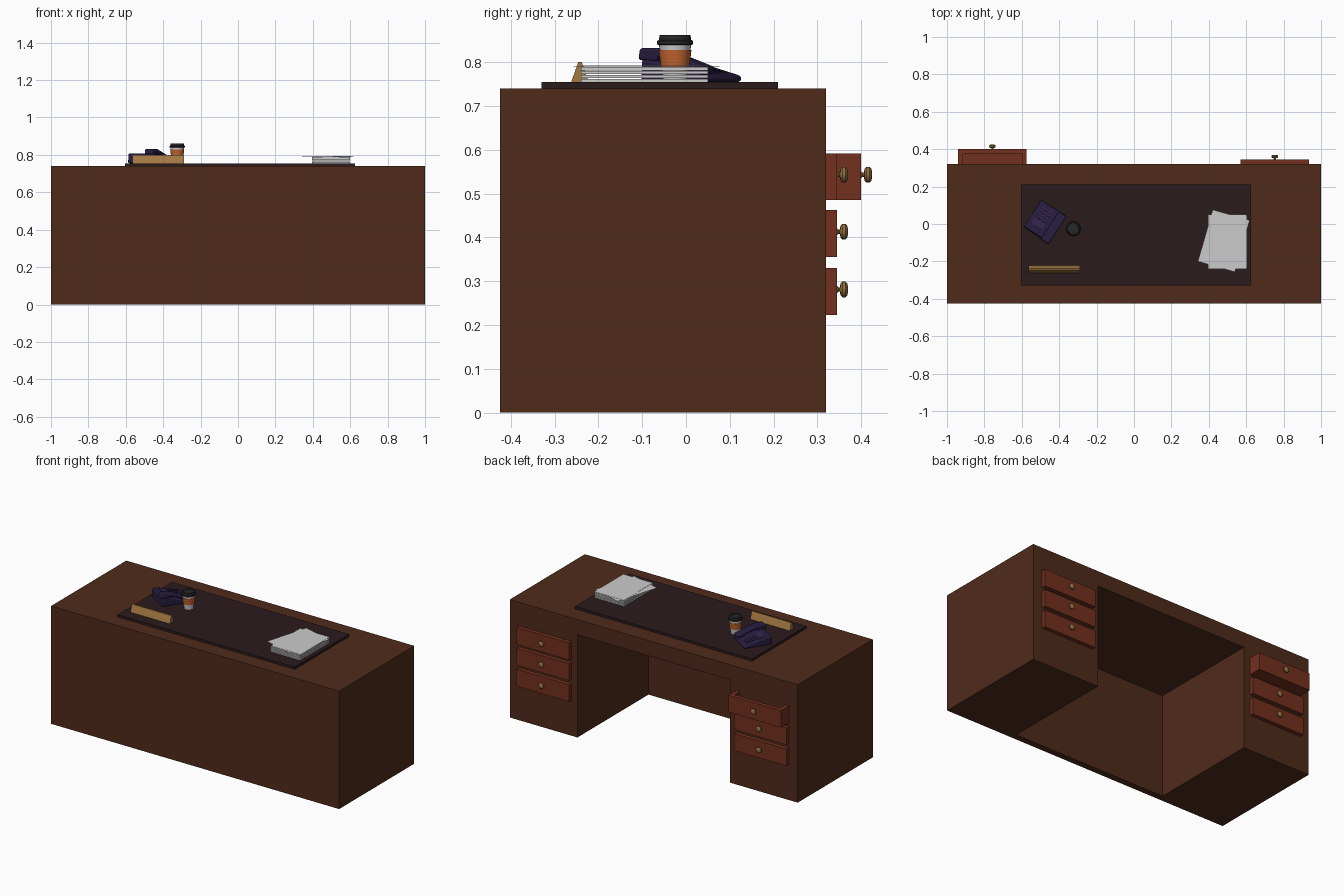
import bpy, bmesh
from math import radians, sin, cos, pi
from mathutils import Matrix, Vector

if "Cube" in bpy.data.objects:
    bpy.data.objects.remove(bpy.data.objects["Cube"])


def material(name, r, g, b):
    m = bpy.data.materials.new(name)
    m.diffuse_color = (r, g, b, 1)
    m.use_nodes = True
    m.node_tree.nodes["Principled BSDF"].inputs["Base Color"].default_value = m.diffuse_color
    return m


WOOD = material("dark_wood", 0.08, 0.024, 0.011)
RED_WOOD = material("red_wood", 0.17, 0.03, 0.013)
LEATHER = material("leather", 0.024, 0.011, 0.012)
BRASS = material("brass", 0.28, 0.15, 0.045)
GOLD = material("gold", 0.37, 0.19, 0.055)
PAPER = material("paper", 0.8, 0.8, 0.8)
CARD = material("cardboard", 0.55, 0.13, 0.03)
BLACK = material("black_plastic", 0.02, 0.02, 0.02)
NAVY = material("navy_plastic", 0.02, 0.012, 0.05)
KEYS = material("key_plastic", 0.035, 0.018, 0.07)


def finish(name, bm, mat):
    bmesh.ops.recalc_face_normals(bm, faces=bm.faces)
    me = bpy.data.meshes.new(name)
    bm.to_mesh(me)
    bm.free()
    ob = bpy.data.objects.new(name, me)
    bpy.context.collection.objects.link(ob)
    me.materials.append(mat)
    return ob


def boxes(name, mat, *bounds):
    """Boxes given as (x0, x1, y0, y1, z0, z1), all in one object."""
    bm = bmesh.new()
    for x0, x1, y0, y1, z0, z1 in bounds:
        m = Matrix.Translation(((x0 + x1) / 2, (y0 + y1) / 2, (z0 + z1) / 2))
        m = m @ Matrix.Diagonal((x1 - x0, y1 - y0, z1 - z0, 1))
        bmesh.ops.create_cube(bm, size=1, matrix=m)
    return finish(name, bm, mat)


def extrude_x(name, mat, profile, x0, x1):
    """A (y, z) profile extruded along x."""
    bm = bmesh.new()
    face = bm.faces.new([bm.verts.new((x0, y, z)) for y, z in profile])
    ext = bmesh.ops.extrude_face_region(bm, geom=[face])["geom"]
    bmesh.ops.translate(bm, vec=(x1 - x0, 0, 0),
                        verts=[v for v in ext if isinstance(v, bmesh.types.BMVert)])
    return finish(name, bm, mat)


def lathe(name, mat, profile, sides):
    """A closed solid from (radius, height) points."""
    bm = bmesh.new()
    rings = [[bm.verts.new((r * cos(2 * pi * i / sides), r * sin(2 * pi * i / sides), h))
              for i in range(sides)] for r, h in profile]
    for a, b in zip(rings, rings[1:]):
        for i in range(sides):
            j = (i + 1) % sides
            bm.faces.new((a[i], a[j], b[j], b[i]))
    bm.faces.new(rings[0])
    bm.faces.new(rings[-1])
    return finish(name, bm, mat)


def smooth(ob, angle=35):
    bpy.ops.object.select_all(action='DESELECT')
    ob.select_set(True)
    bpy.context.view_layer.objects.active = ob
    bpy.ops.object.shade_smooth_by_angle(angle=radians(angle))


def bevel(ob, width, segments=3):
    mod = ob.modifiers.new("rounding", 'BEVEL')
    mod.width, mod.segments = width, segments
    smooth(ob)


# Desk body with the kneehole cut out
desk = boxes("desk_body", WOOD, (-1, 1, -0.425, 0.32, 0, 0.74))
cutter = boxes("kneehole_cutter", WOOD, (-0.53, 0.53, -0.385, 0.5, -0.2, 0.645))
cutter.hide_render = True
cut = desk.modifiers.new("kneehole", 'BOOLEAN')
cut.operation, cut.solver, cut.object = 'DIFFERENCE', 'EXACT', cutter
bpy.context.view_layer.objects.active = desk
bpy.ops.object.modifier_apply(modifier=cut.name)
bpy.data.objects.remove(cutter)

# Drawers and knobs, the top drawer on the -x side pulled open
KNOB = [(0.008, 0), (0.005, 0.003), (0.005, 0.006), (0.014, 0.008), (0.018, 0.012),
        (0.018, 0.019), (0.014, 0.023), (0.006, 0.025)]
for side, x0, x1 in (("left", -0.94, -0.575), ("right", 0.57, 0.935)):
    for row, z0 in enumerate((0.485, 0.355, 0.223)):
        z1, front = z0 + 0.107, 0.345
        name = f"{side}_drawer_{row + 1}"
        if side == "left" and row == 0:
            front = 0.40
            boxes(name, RED_WOOD, (x0, x1, 0.375, front, z0, z1),
                  (x0, x0 + 0.025, 0.31, 0.375, z0, z1),
                  (x1 - 0.025, x1, 0.31, 0.375, z0, z1),
                  (x0 + 0.025, x1 - 0.025, 0.31, 0.375, z0, z0 + 0.012))
        else:
            boxes(name, RED_WOOD, (x0, x1, 0.31, front, z0, z1))
        knob = lathe(name + "_knob", BRASS, KNOB, 12)
        knob.rotation_euler.x = -pi / 2
        knob.location = ((x0 + x1) / 2, front, z0 + 0.058)
        smooth(knob)

# Desk mat
boxes("desk_mat", LEATHER, (-0.605, 0.625, -0.33, 0.21, 0.74, 0.755))

# Paper stack with two loose sheets on top
for i in range(4):
    z = 0.755 + i * 0.0088
    boxes(f"paper_block_{i + 1}", PAPER, (0.395, 0.6, -0.24, 0.05, z, z + 0.007))
for i, (x, y, turn) in enumerate(((0.48, -0.09, -16), (0.50, -0.095, 0))):
    sheet = boxes(f"loose_sheet_{i + 1}", PAPER, (-0.103, 0.103, -0.144, 0.144, 0, 0.001))
    sheet.location = (x, y, 0.790 + i * 0.002)
    sheet.rotation_euler.z = radians(turn)

# Desk plate
extrude_x("desk_plate", GOLD,
          [(-0.262, 0.755), (-0.222, 0.755), (-0.238, 0.80), (-0.246, 0.80)], -0.565, -0.29)

# Takeaway cup
for name, mat, profile in (
        ("cup", PAPER, [(0.027, 0), (0.037, 0.088)]),
        ("cup_sleeve", CARD, [(0.0325, 0.032), (0.0375, 0.073)]),
        ("cup_lid", BLACK, [(0.037, 0.084), (0.041, 0.086), (0.041, 0.093), (0.037, 0.096),
                            (0.035, 0.107), (0.031, 0.107), (0.030, 0.103)])):
    part = lathe(name, mat, profile, 24)
    part.location = (-0.325, -0.025, 0.755)
    smooth(part)

# Desk phone, built around its own centre and then turned
body = extrude_x("phone_body", NAVY, [(-0.085, 0), (0.088, 0), (0.088, 0.014),
                                      (-0.055, 0.052), (-0.082, 0.052)], -0.082, 0.08)
bevel(body, 0.007)
handset = extrude_x("phone_handset", NAVY, [
    (-0.092, 0.050), (-0.045, 0.046), (-0.038, 0.056), (0.030, 0.039), (0.036, 0.027),
    (0.083, 0.016), (0.088, 0.034), (0.060, 0.044), (-0.04, 0.077), (-0.088, 0.077)], 0.03, 0.08)
bevel(handset, 0.006)
slope = Matrix.Translation((0, 0.0165, 0.033)) @ Matrix.Rotation(-0.26, 4, 'X')
keys = boxes("phone_keys", KEYS, *[(x - 0.007, x + 0.007, y - 0.006, y + 0.006, -0.002, 0.003)
                                   for x in (-0.05, -0.028, -0.006)
                                   for y in (-0.012, 0.006, 0.024, 0.042)])
screen = boxes("phone_screen", KEYS, (-0.06, 0.005, -0.065, -0.03, -0.002, 0.002))
for part in (keys, screen):
    part.data.transform(slope)
for part in (body, handset, keys, screen):
    part.location = (-0.475, 0.01, 0.755)
    part.rotation_euler.z = radians(-33)
